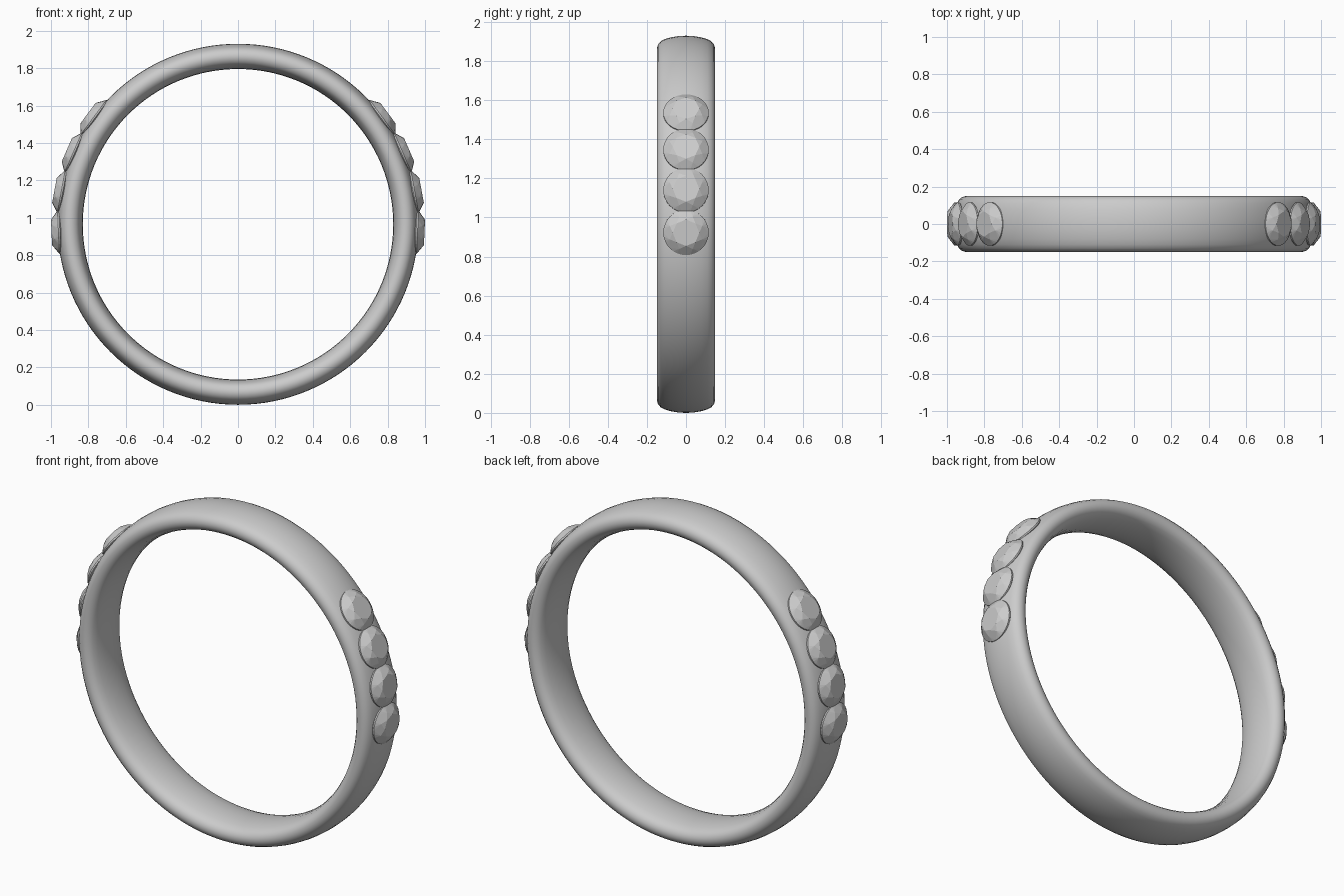
import bpy, bmesh
from math import sin, cos, pi, radians
from mathutils import Matrix, Vector

if "Cube" in bpy.data.objects:
    bpy.data.objects.remove(bpy.data.objects["Cube"])

CENTRE_Z = 0.965


def finish(name, bm):
    bmesh.ops.recalc_face_normals(bm, faces=bm.faces)
    mesh = bpy.data.meshes.new(name)
    bm.to_mesh(mesh)
    bm.free()
    return mesh


def add(name, mesh):
    ob = bpy.data.objects.new(name, mesh)
    bpy.context.collection.objects.link(ob)
    return ob


# Band: half cross-section (y, radius), mirrored, then swept round the y axis
half = [(0, 0.965), (0.04, 0.963), (0.08, 0.956), (0.11, 0.947), (0.13, 0.936),
        (0.143, 0.921), (0.149, 0.902), (0.147, 0.884), (0.138, 0.866),
        (0.122, 0.853), (0.095, 0.842), (0.05, 0.833), (0, 0.83)]
profile = half + [(-y, r) for y, r in half[-2:0:-1]]
SEG = 128
bm = bmesh.new()
rings = []
for i in range(SEG):
    a = 2 * pi * i / SEG
    rings.append([bm.verts.new((r * cos(a), y, r * sin(a))) for y, r in profile])
n = len(profile)
for i in range(SEG):
    p, q = rings[i], rings[(i + 1) % SEG]
    for j in range(n):
        k = (j + 1) % n
        bm.faces.new((p[j], p[k], q[k], q[j]))
for f in bm.faces:
    f.smooth = True
band = add("band", finish("band", bm))
band.location.z = CENTRE_Z


# Brilliant-cut stone: table, star, kite and girdle facets, pointed underside
def gem_mesh():
    bm = bmesh.new()

    def ring(count, radius, z, turn=0.0):
        return [bm.verts.new((radius * cos(2 * pi * (i + turn) / count),
                              radius * sin(2 * pi * (i + turn) / count), z))
                for i in range(count)]

    table = ring(8, 0.068, 0.041)
    mid = ring(8, 0.090, 0.027, 0.5)
    upper = ring(32, 0.116, 0.004)
    lower = ring(32, 0.116, -0.004)
    culet = bm.verts.new((0, 0, -0.1))
    bm.faces.new(table)
    for i in range(8):
        j = (i + 1) % 8
        bm.faces.new((table[i], mid[i], table[j]))
        bm.faces.new((table[i], mid[i - 1], upper[4 * i], mid[i]))
        for k in range(4):
            bm.faces.new((mid[i], upper[4 * i + k], upper[(4 * i + k + 1) % 32]))
    for i in range(32):
        j = (i + 1) % 32
        bm.faces.new((upper[i], lower[i], lower[j], upper[j]))
        bm.faces.new((lower[i], culet, lower[j]))
    return finish("gem", bm)


# Four stones set up each side of the band
gem = gem_mesh()
for side, sign in (("right", 1), ("left", -1)):
    for i in range(4):
        a = radians(-2.5 + 13 * i)
        ob = add(f"gem_{side}_{i + 1}", gem)
        ob.location = (sign * 0.957 * cos(a), 0, CENTRE_Z + 0.957 * sin(a))
        ob.rotation_euler = (0, sign * (pi / 2 - a), 0)
